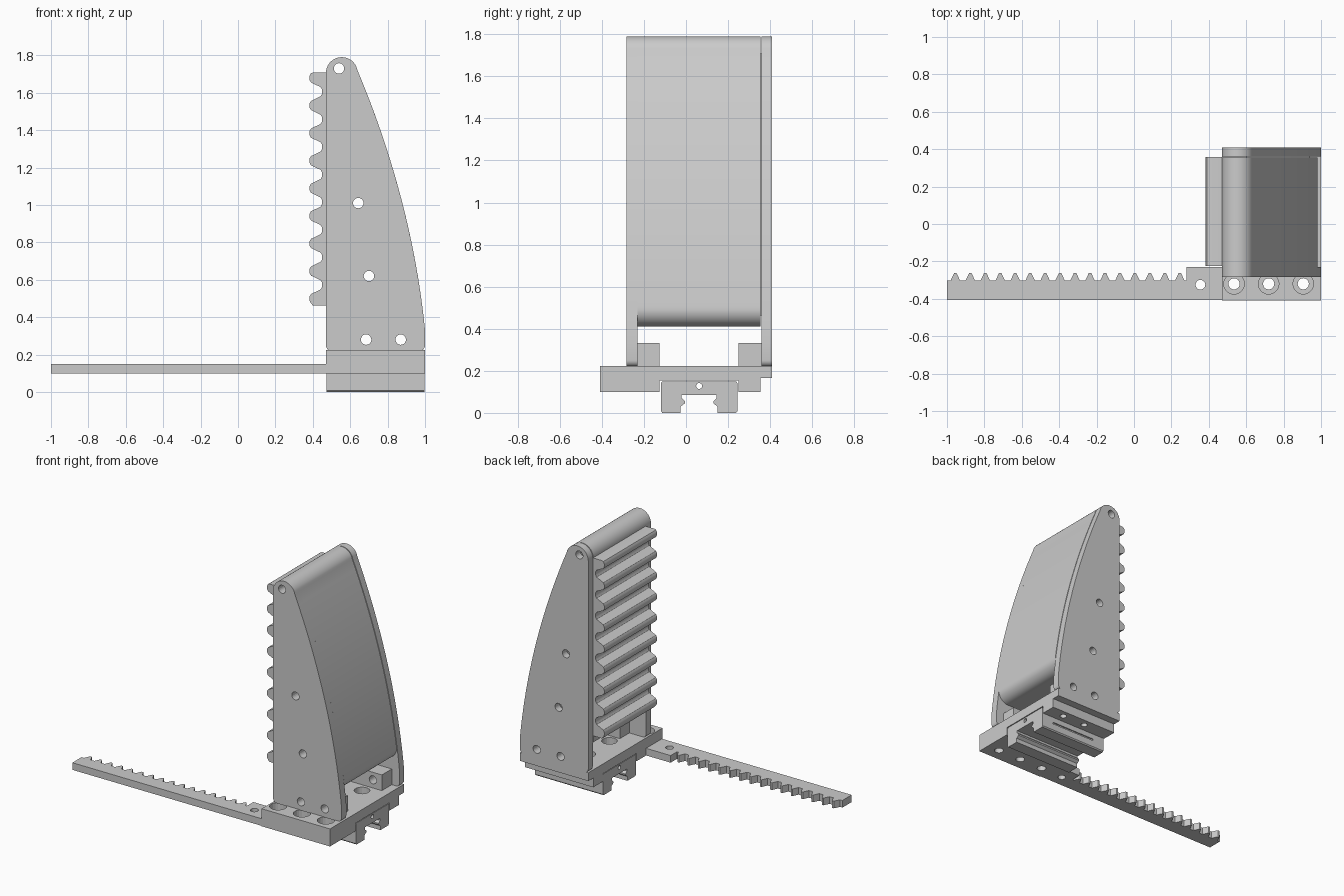
import bpy, bmesh, math

if "Cube" in bpy.data.objects:
    bpy.data.objects.remove(bpy.data.objects["Cube"])

AXES = {'x': lambda u, v, t: (t, u, v),
        'y': lambda u, v, t: (u, t, v),
        'z': lambda u, v, t: (u, v, t)}


def add_prism(bm, pts, axis, lo, hi):
    place = AXES[axis]
    a = [bm.verts.new(place(u, v, lo)) for u, v in pts]
    b = [bm.verts.new(place(u, v, hi)) for u, v in pts]
    bm.faces.new(a)
    bm.faces.new(b[::-1])
    n = len(pts)
    for i in range(n):
        j = (i + 1) % n
        bm.faces.new((a[i], b[i], b[j], a[j]))


def make(name, parts, smooth=True):
    """Object from a list of (profile, axis, lo, hi) extrusions."""
    bm = bmesh.new()
    for p in parts:
        add_prism(bm, *p)
    bmesh.ops.recalc_face_normals(bm, faces=bm.faces)
    me = bpy.data.meshes.new(name)
    bm.to_mesh(me)
    bm.free()
    ob = bpy.data.objects.new(name, me)
    bpy.context.collection.objects.link(ob)
    bpy.ops.object.select_all(action='DESELECT')
    ob.select_set(True)
    bpy.context.view_layer.objects.active = ob
    if smooth:
        bpy.ops.object.shade_smooth_by_angle(angle=math.radians(30))
    return ob


def cut(ob, parts):
    """Subtract each extrusion from the object."""
    for p in parts:
        cutter = make("cutter", [p], False)
        cutter.hide_render = True
        mod = ob.modifiers.new("cut", 'BOOLEAN')
        mod.operation, mod.solver, mod.object = 'DIFFERENCE', 'EXACT', cutter
        bpy.context.view_layer.objects.active = ob
        bpy.ops.object.modifier_apply(modifier=mod.name)
        bpy.data.objects.remove(cutter)


def rect(u0, u1, v0, v1):
    return [(u0, v0), (u1, v0), (u1, v1), (u0, v1)]


def arc(cu, cv, r, a0, a1, n):
    return [(cu + r * math.cos(math.radians(a0 + (a1 - a0) * i / n)),
             cv + r * math.sin(math.radians(a0 + (a1 - a0) * i / n))) for i in range(n + 1)]


def circle(cu, cv, r, n=20):
    return arc(cu, cv, r, 0, 360, n)[:-1]


def back_curve(z):
    d = z - 0.33
    return 1 - 0.1 * d - 0.115 * d * d


def finger_profile(bottom, corner, radius):
    """Side outline: straight gripping side, bowed back, rounded tip."""
    start = bottom + radius
    xr = min(1.0, back_curve(start))
    pts = arc(0.47 + corner, bottom + corner, corner, 180, 270, 5)
    pts += arc(xr - radius, bottom + radius, radius, 270, 360, 8)
    z0 = max(start + 0.02, 0.33)
    pts += [(back_curve(z), z) for z in [z0 + (1.725 - z0) * i / 20 for i in range(21)]]
    return pts + arc(0.555, 1.705, 0.085, 22.6, 180, 16)


# Finger: two side plates and the thick core between them
plate = finger_profile(0.22, 0.03, 0.03)
core = finger_profile(0.41, 0.01, 0.08)
upper = [(0.54, 1.73), (0.643, 1.01), (0.70, 0.62)]
lower = [(0.685, 0.28), (0.87, 0.28)]


def cross_holes(centres):
    return [(circle(x, z, 0.028), 'y', -0.6, 0.6) for x, z in centres]


for name, y0, y1 in (("front_side_plate", -0.283, -0.23), ("back_side_plate", 0.36, 0.41)):
    cut(make(name, [(plate, 'y', y0, y1)]), cross_holes(upper + lower))
cut(make("finger_core", [(core, 'y', -0.23, 0.355)]), cross_holes(upper))

# Grip pad with nine rounded ridges
pitch, z_first, n = 0.1475, 0.499, 12
wave = [(0.47, 0.462), (0.40, 0.462)]
for i in range(-2, 8 * n + 3):
    c = math.cos(2 * math.pi * i / n)
    wave.append((0.416 - 0.034 * math.tanh(1.8 * c) / math.tanh(1.8), z_first + pitch * i / n))
wave += [(0.40, 1.708), (0.47, 1.708)]
make("grip_pad", [(wave, 'y', -0.225, 0.358)])

# Base block: stepped section with a recess for the carriage
section = [(-0.41, 0.10), (-0.125, 0.10), (-0.125, 0.155), (0.25, 0.155), (0.25, 0.10),
           (0.355, 0.10), (0.355, 0.165), (0.41, 0.165), (0.41, 0.223), (-0.41, 0.223)]
base = make("base_block", [(section, 'x', 0.47, 1.0)])
holes = []
for x in (0.535, 0.72, 0.905):
    holes += [(circle(x, -0.32, 0.03), 'z', 0, 0.4), (circle(x, -0.32, 0.055), 'z', 0.17, 0.2829)]
holes += [(circle(x, y, 0.05), 'z', 0.12, 0.4) for x in (0.635, 0.835) for y in (-0.06, 0.18)]
holes += [(circle(x, 0.305, 0.022), 'z', 0.05, 0.2) for x in (0.69, 0.87)]
cut(base, holes)

# Mounting tabs that the side plates bolt to
for name, y0, y1 in (("front_mounting_tab", -0.23, -0.125), ("back_mounting_tab", 0.25, 0.36)):
    cut(make(name, [(rect(0.60, 0.94, 0.223, 0.333), 'y', y0, y1)]), cross_holes(lower))

# Drive rack with trapezoid teeth and a wider bolted heel
teeth = 16
tp = 1.28 / teeth
rack = [(-1.0, -0.405), (0.47, -0.405), (0.47, -0.23), (0.28, -0.23), (0.28, -0.30)]
for i in reversed(range(teeth)):
    x = -1.0 + tp * i
    rack += [(x + tp * f, y) for f, y in ((0.88, -0.303), (0.64, -0.262), (0.48, -0.262), (0.24, -0.303))]
rack.append((-1.0, -0.303))
rack_ob = make("drive_rack", [(rack, 'z', 0.10, 0.15)], False)
cut(rack_ob, [(circle(0.355, -0.325, 0.026), 'z', 0, 0.3)])

# Linear carriage: channel section with inward hooks
mid = 0.0625
half = [(0.083, 0.085), (0.083, 0.07), (0.068, 0.055), (0.068, 0.045), (0.088, 0.03), (0.088, 0.0),
        (0.175, 0.0), (0.182, 0.008), (0.182, 0.142), (0.175, 0.15)]
profile = [(mid + u, v) for u, v in half] + [(mid - u, v) for u, v in reversed(half)]
carriage = make("linear_carriage", [(profile, 'x', 0.472, 0.998)])
cut(carriage, [(circle(mid, 0.128, 0.014), 'x', 0.4, 1.1),
               (rect(0.56, 0.91, 0.055, 0.067), 'y', -0.2, mid - 0.174),
               (rect(0.56, 0.91, 0.055, 0.067), 'y', mid + 0.174, 0.4)])
